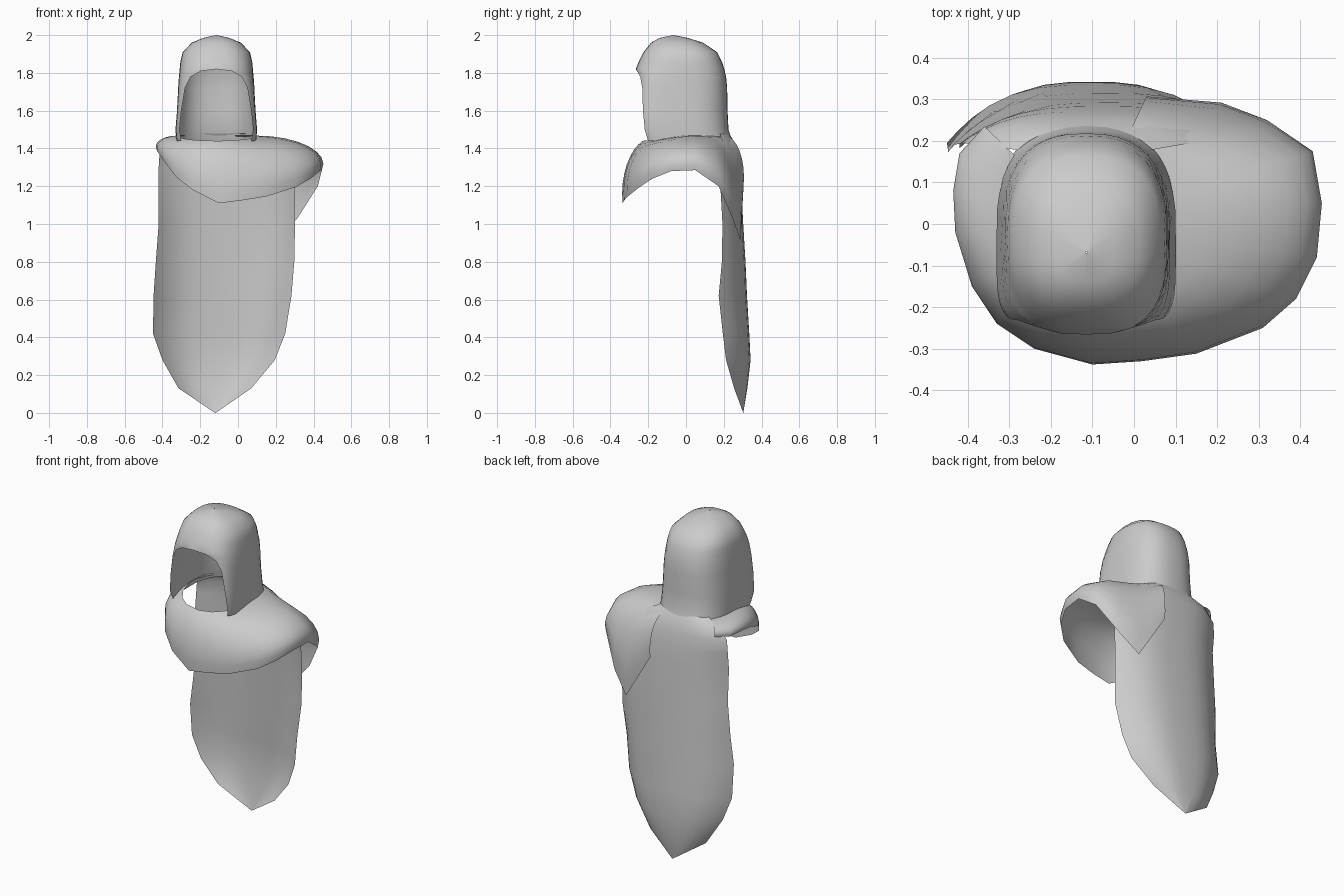
import bpy, bmesh, math

cloth = bpy.data.materials.new("grey cloth")
cloth.diffuse_color = (0.6, 0.6, 0.6, 1)
CX = -0.115  # hood and cape centre line


def sheet(name, rows):
    """Join equal-length rows of points into one smooth open sheet."""
    bm = bmesh.new()
    grid = [[bm.verts.new(p) for p in row] for row in rows]
    for a, b in zip(grid, grid[1:]):
        for i in range(len(a) - 1):
            bm.faces.new((a[i], a[i + 1], b[i + 1], b[i]))
    bmesh.ops.remove_doubles(bm, verts=bm.verts, dist=0.001)
    bmesh.ops.recalc_face_normals(bm, faces=bm.faces)
    me = bpy.data.meshes.new(name)
    bm.to_mesh(me)
    bm.free()
    me.materials.append(cloth)
    me.shade_smooth()
    ob = bpy.data.objects.new(name, me)
    bpy.context.collection.objects.link(ob)
    return ob


def spow(v, p):
    return math.copysign(abs(v) ** p, v)


# Hood: stacked rounded rings, each cut open by the face gap; the front
# half gets squarer towards the bottom so the side rims reach forward
# (z, half width, front y, back y, half gap, front roundness)
rings = [(2.0, 0.002, -0.07, -0.066, 0, 0.8), (1.985, 0.07, -0.14, 0.01, 0, 0.8),
         (1.96, 0.13, -0.185, 0.09, 0, 0.8), (1.91, 0.178, -0.225, 0.165, 0, 0.8),
         (1.86, 0.19, -0.25, 0.19, 0, 0.75), (1.82, 0.194, -0.266, 0.203, 0, 0.7),
         (1.81, 0.195, -0.264, 0.205, 0.08, 0.65),
         (1.78, 0.198, -0.26, 0.212, 0.135, 0.55),
         (1.72, 0.202, -0.258, 0.218, 0.165, 0.45),
         (1.6, 0.208, -0.256, 0.22, 0.185, 0.35),
         (1.5, 0.216, -0.25, 0.225, 0.195, 0.35),
         (1.44, 0.212, -0.225, 0.245, 0.185, 0.35)]
rows = []
for z, hx, yf, yb, gap, p in rings:
    start = math.asin((gap / hx) ** (1 / p))
    row = []
    for i in range(33):
        a = start + (2 * math.pi - 2 * start) * i / 32
        q = p if math.cos(a) > 0 else 0.8
        row.append((CX + hx * spow(math.sin(a), q),
                    (yf + yb) / 2 - (yb - yf) / 2 * spow(math.cos(a), q), z))
    rows.append(row)
sheet("hood", rows)

# Shawl: domed panels from the neck out to an uneven hem
hem = [(0.03, 0.307, 1.2), (0.21, 0.292, 0.91), (0.32, 0.25, 1.03),
       (0.43, 0.175, 1.2), (0.452, 0.05, 1.285), (0.44, -0.08, 1.28),
       (0.39, -0.18, 1.24), (0.31, -0.25, 1.195), (0.15, -0.312, 1.145),
       (0.02, -0.33, 1.125), (-0.1, -0.338, 1.11), (-0.24, -0.3, 1.18),
       (-0.33, -0.24, 1.25), (-0.39, -0.15, 1.33), (-0.43, -0.02, 1.385),
       (-0.435, 0.08, 1.4), (-0.42, 0.17, 1.395), (-0.36, 0.235, 1.4)]
rows = []
sweep = math.radians(102)
for j in range(9):
    t = j / 8
    s = math.sin(sweep * t)
    dome = (1 - math.cos(sweep * t)) / (1 - math.cos(sweep))
    row = []
    for x, y, z in hem:
        a = math.atan2(y / 0.23, (x - CX) / 0.21)
        front = max(0, -math.sin(a))  # the front hangs flatter
        d = dome + (t - dome) * 0.4 * front
        ix, iy = CX + 0.21 * math.cos(a), 0.23 * math.sin(a)
        iz = 1.468 - 0.028 * front
        row.append((ix + (x - ix) * s, iy + (y - iy) * s, iz + (z - iz) * d))
    rows.append(row)
sheet("shawl", rows)

# Cape: tapering back panel with edges curling forward
# (z, left x, right x, back y, forward curl)
bands = [(1.48, -0.28, 0.04, 0.228, 0.05), (1.44, -0.37, 0.12, 0.252, 0.06),
         (1.38, -0.415, 0.2, 0.27, 0.075), (1.3, -0.42, 0.27, 0.283, 0.09),
         (1.2, -0.42, 0.3, 0.292, 0.11), (1.0, -0.42, 0.302, 0.303, 0.11),
         (0.8, -0.435, 0.298, 0.315, 0.125), (0.62, -0.447, 0.283, 0.323, 0.15),
         (0.42, -0.45, 0.25, 0.335, 0.14), (0.28, -0.4, 0.195, 0.342, 0.13),
         (0.13, -0.315, 0.07, 0.325, 0.07), (0.0, -0.122, -0.118, 0.303, 0)]
rows = []
for z, xl, xr, y, curl in bands:
    row = []
    for i in range(17):
        u = math.sin((i / 8 - 1) * math.pi / 2)
        row.append(((xl + xr) / 2 + (xr - xl) / 2 * u, y - curl * abs(u) ** 3, z))
    rows.append(row)
sheet("cape", rows)
